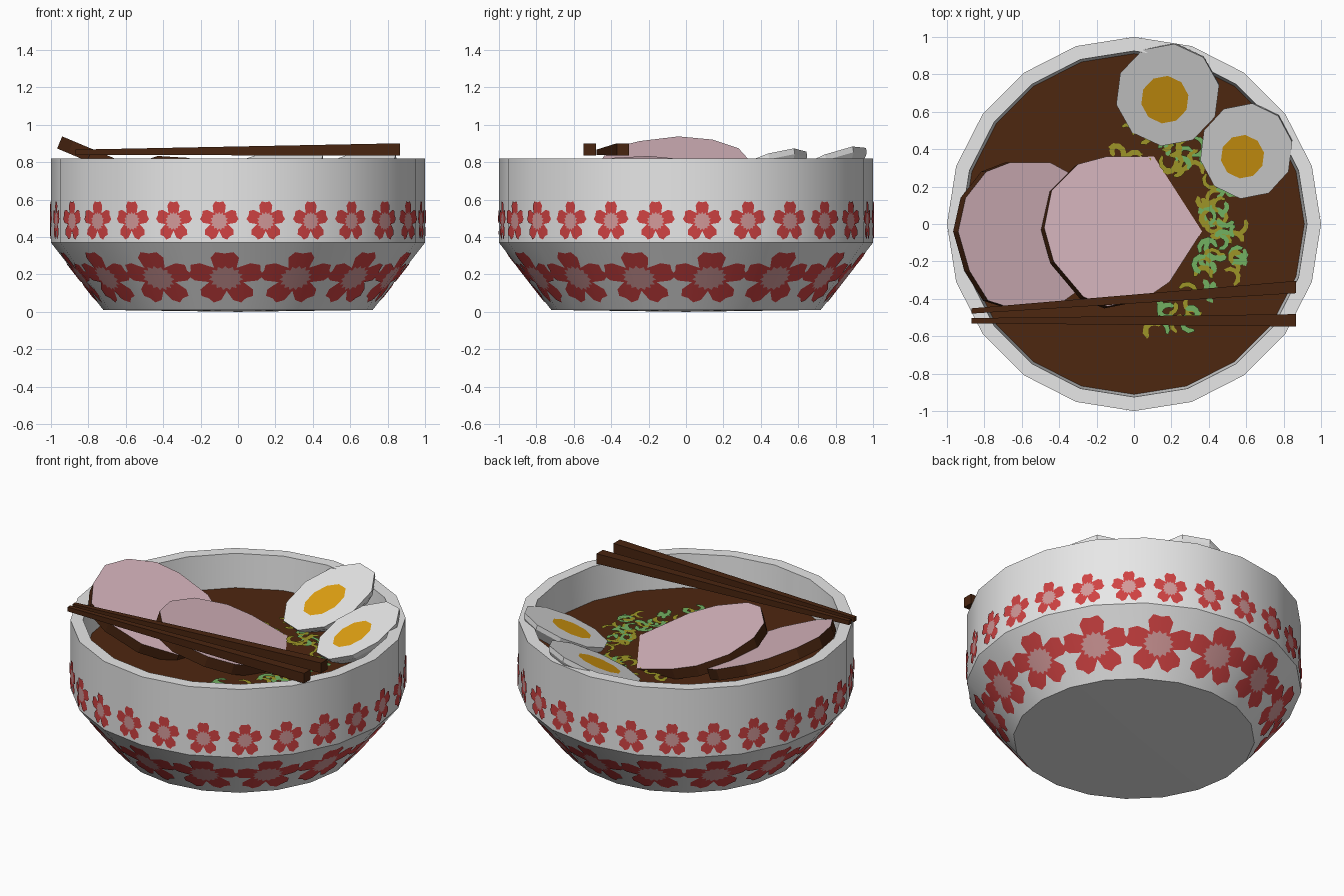
import bpy, bmesh, math, random
from math import sin, cos, radians, pi, tau
from mathutils import Vector

if "Cube" in bpy.data.objects:
    bpy.data.objects.remove(bpy.data.objects["Cube"])
random.seed(4)


def material(name, *rgb):
    m = bpy.data.materials.new(name)
    m.use_nodes = True
    m.diffuse_color = (*rgb, 1)
    m.node_tree.nodes["Principled BSDF"].inputs["Base Color"].default_value = (*rgb, 1)
    return m


WHITE = material("bowl_white", .8, .8, .8)
RED = material("flower_red", .63, .055, .055)
PALE = material("flower_pale_pink", .65, .32, .32)
BROTH = material("broth_brown", .076, .02, .005)
BROWN = material("dark_brown", .066, .018, .005)
MEAT = material("meat_pink", .69, .47, .52)
EGG = material("egg_white", .8, .8, .8)
YOLK = material("yolk_orange", .75, .36, .006)
GREEN = material("onion_green", .17, .44, .12)
OLIVE = material("onion_olive", .34, .3, .02)


def finish(name, bm, mats, smooth_angle=None, fix_normals=True):
    if fix_normals:
        bmesh.ops.recalc_face_normals(bm, faces=bm.faces)
    me = bpy.data.meshes.new(name)
    bm.to_mesh(me)
    bm.free()
    for m in mats:
        me.materials.append(m)
    if smooth_angle:
        me.shade_smooth()
        me.set_sharp_from_angle(angle=radians(smooth_angle))
    ob = bpy.data.objects.new(name, me)
    bpy.context.scene.collection.objects.link(ob)
    return ob


def skin(bm, low, high, index=0):
    """Join two closed rings of vertices with quads."""
    n = len(low)
    for i in range(n):
        f = bm.faces.new((low[i], low[(i + 1) % n], high[(i + 1) % n], high[i]))
        f.material_index = index


# Bowl: lathed profile with twenty sides
SIDES = 20
STEP = 360 / SIDES
bm = bmesh.new()
profile = [(.72, .01), (1, .37), (1, .82), (.925, .82), (.905, .5), (.65, .12)]
rings = [[bm.verts.new((r * cos(tau * i / SIDES), r * sin(tau * i / SIDES), z))
          for i in range(SIDES)] for r, z in profile]
for a, b in zip(rings, rings[1:]):
    skin(bm, a, b)
for ring, z in ((rings[0], 0), (rings[-1], .12)):
    hub = bm.verts.new((0, 0, z))
    for i in range(SIDES):
        bm.faces.new((ring[i], hub, ring[(i + 1) % SIDES]))
finish("bowl", bm, [WHITE], 30)

# Broth surface
bm = bmesh.new()
bmesh.ops.create_circle(bm, cap_ends=True, segments=SIDES, radius=.911)
for v in bm.verts:
    v.co.z = .6
finish("broth", bm, [BROTH], fix_normals=False)


# Painted flowers: drawn flat as (angle, height), cut at the facets, wrapped on
def flower_band(name, count, start, z, wide, tall, radius_at, slope):
    bm = bmesh.new()
    petal = [.48, .84, 1, .93, 1, .84]
    n = 5 * len(petal)
    for k in range(count):
        mid = start + 360 * k / count

        def point(r, i):
            t = pi / 2 + tau * (i - 3) / n
            across = math.degrees(r * wide * cos(t) / radius_at(z))
            return bm.verts.new((mid + across, 0, z + r * tall * sin(t)))
        hub = point(0, 0)
        heart = [point(.46 if i % 2 else .36, i) for i in range(n)]
        edge = [point(petal[i % 6], i) for i in range(n)]
        for i in range(n):
            bm.faces.new((hub, heart[i], heart[(i + 1) % n])).material_index = 1
        skin(bm, edge, heart)
    for k in range(-2, SIDES + 3):
        bmesh.ops.bisect_plane(bm, geom=bm.verts[:] + bm.edges[:] + bm.faces[:],
                               plane_co=(k * STEP, 0, 0), plane_no=(1, 0, 0))
    for v in bm.verts:
        a, h = v.co.x, v.co.z
        facet = cos(radians(STEP / 2)) / cos(radians(a % STEP - STEP / 2))
        r = radius_at(h) * facet + .005
        v.co = (r * cos(radians(a)), r * sin(radians(a)), h)
    bmesh.ops.recalc_face_normals(bm, faces=bm.faces)
    for f in bm.faces:
        c = f.calc_center_median()
        if f.normal.dot(Vector((c.x, c.y, 0))) < 0:
            f.normal_flip()
    ob = finish(name, bm, [RED, PALE], 180, False)
    me = ob.data
    me.normals_split_custom_set_from_vertices(
        [Vector((*v.co.xy.normalized(), slope)).normalized() for v in me.vertices])


flower_band("upper_flowers", 25, 5, .485, .105, .108, lambda z: 1, 0)
flower_band("lower_flowers", 14, 8.5, .18, .205, .142,
            lambda z: .72 + .28 * (z - .01) / .36, -.78)


# Meat slices: outline on a tilted plane, thickened below with a dark rind
def slice_of_meat(name, outline, height, gx, gy, thick=.07):
    bm = bmesh.new()
    down = Vector((gx, gy, -1)).normalized() * thick
    top = [Vector((x, y, height + gx * x + gy * y)) for x, y in outline]
    upper = [bm.verts.new(p) for p in top]
    lower = [bm.verts.new(p + down) for p in top]
    bm.faces.new(upper)
    bm.faces.new(lower)
    skin(bm, lower, upper, 1)
    finish(name, bm, [MEAT, BROWN])


slice_of_meat("front_meat_slice",
              [(-.48, -.02), (-.44, .18), (-.3, .32), (-.15, .36), (.11, .36),
               (.33, .2), (.37, -.03), (.19, -.31), (.06, -.4), (-.14, -.44),
               (-.27, -.39), (-.43, -.2)], .688, -.26, -.167)
slice_of_meat("side_meat_slice",
              [(-.94, -.04), (-.9, .14), (-.79, .28), (-.66, .33), (-.45, .33),
               (-.34, .27), (-.22, .12), (-.15, -.1), (-.22, -.3), (-.4, -.43),
               (-.62, -.46), (-.78, -.41), (-.88, -.25)], .543, -.42, 0)


# Egg halves: tilted flat face with a yolk disc and a shallow dome beneath
def egg_half(name, x, y, z, rx, ry, yolk, yx, yy, gx, gy):
    bm = bmesh.new()
    n = 10
    down = Vector((gx, gy, -1)).normalized()

    def ring(cx, cy, ax, ay, depth):
        out = []
        for i in range(n):
            px = cx + ax * cos(tau * (i + .3) / n)
            py = cy + ay * sin(tau * (i + .3) / n)
            p = Vector((px, py, z + gx * (px - x) + gy * (py - y)))
            out.append(bm.verts.new(p + down * depth))
        return out
    core = ring(yx, yy, yolk, yolk, 0)
    face = [ring(x, y, rx * s, ry * s, d)
            for s, d in ((1, 0), (.97, .03), (.75, .09), (.35, .12))]
    bm.faces.new(core).material_index = 1
    for a, b in zip([core] + face, face):
        skin(bm, b, a)
    bm.faces.new(face[-1])
    finish(name, bm, [EGG, YOLK])


egg_half("back_egg", .18, .69, .75, .28, .275, .128, .165, .665, .25, .43)
egg_half("left_egg", .6, .39, .755, .25, .257, .117, .58, .36, .3, .36)


# Chopsticks: square sticks tapering to the tip
def chopstick(name, tip, butt):
    bm = bmesh.new()
    ends = []
    for p, h in ((tip, .014), (butt, .033)):
        ends.append([bm.verts.new((p[0], p[1] + h * a, p[2] + h * b))
                     for a, b in ((-1, -1), (1, -1), (1, 1), (-1, 1))])
        bm.faces.new(ends[-1])
    skin(bm, *ends)
    finish(name, bm, [BROWN])


chopstick("back_chopstick", (-.87, -.465, .853), (.865, -.337, .868))
chopstick("front_chopstick", (-.87, -.517, .853), (.865, -.515, .868))

# Chopped onion: small curled strips floating on the broth
bm = bmesh.new()
for k in range(85):
    angle = random.triangular(-100, 122, 15)
    dist = .46 + random.uniform(-.09, .09)
    cx, cy = .03 + dist * cos(radians(angle)), -.05 + dist * sin(radians(angle))
    turn, bend = random.uniform(0, tau), random.uniform(1.8, 3.6)
    size, width = random.uniform(.03, .05), random.uniform(.011, .016)
    olive = angle > 85 or random.random() < (.35 if -45 < angle < 60 else .6)
    pairs = []
    for i in range(6):
        t = turn + bend * i / 5
        w = width * (.6 if i in (0, 5) else 1)
        pairs.append([bm.verts.new((cx + r * cos(t), cy + r * sin(t), .604 + k * .0001))
                      for r in (size - w, size + w)])
    for (a, b), (c, d) in zip(pairs, pairs[1:]):
        bm.faces.new((a, b, d, c)).material_index = int(olive)
finish("chopped_onion", bm, [GREEN, OLIVE], fix_normals=False)
